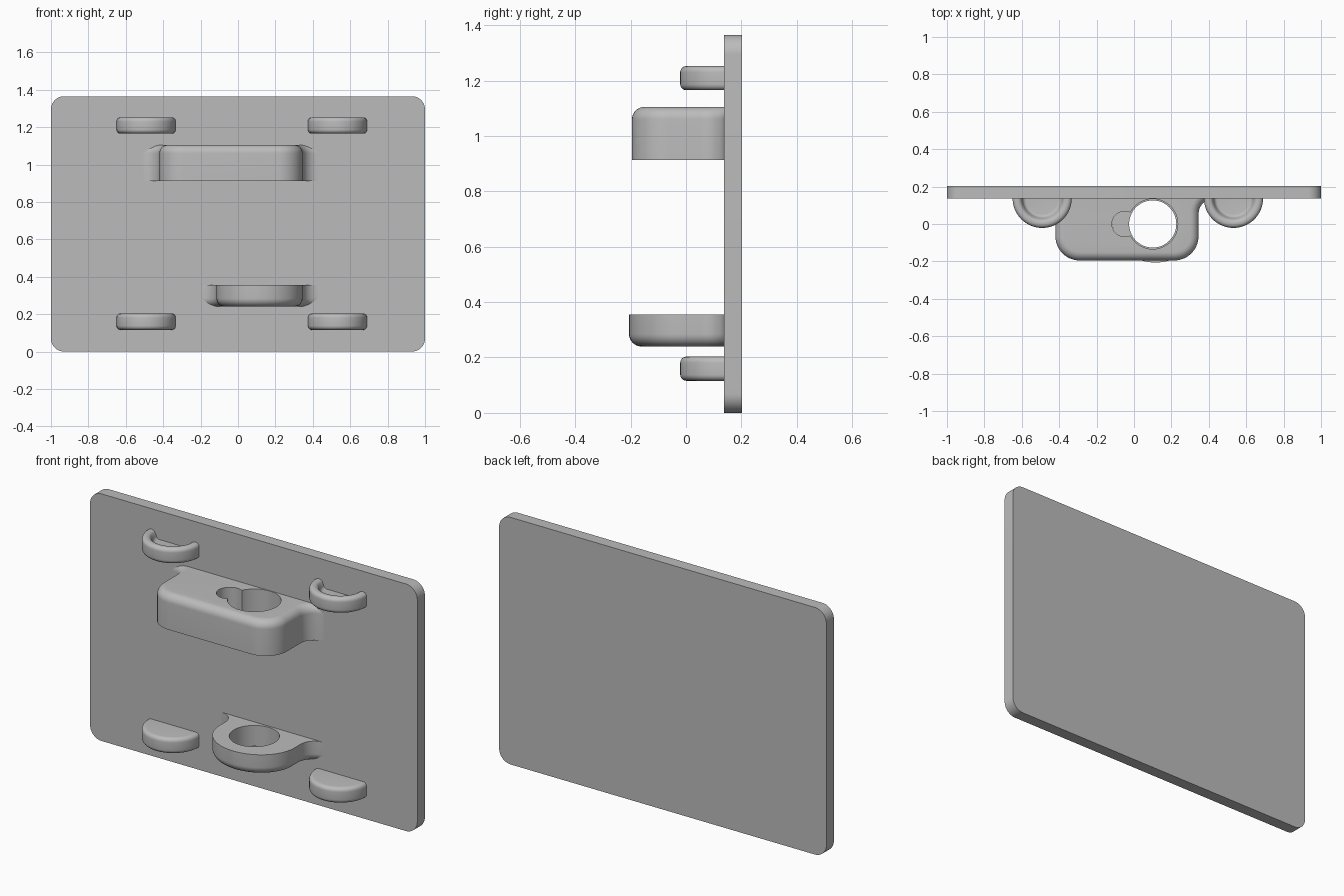
import bpy, bmesh
from math import sin, cos, pi, asin
from mathutils import Vector, Matrix

if "Cube" in bpy.data.objects:
    bpy.data.objects.remove(bpy.data.objects["Cube"])

grey = bpy.data.materials.new("plain_grey")
grey.use_nodes = True
grey.diffuse_color = (0.5, 0.5, 0.5, 1)
grey.node_tree.nodes["Principled BSDF"].inputs["Base Color"].default_value = (0.5, 0.5, 0.5, 1)

FRONT, BACK = 0.137, 0.203   # faces of the plate
HEIGHT = 1.365


def arc(cx, cy, rx, ry, a0, a1, n=12):
    """Points along an elliptical arc, ends included."""
    return [(cx + rx * cos(a0 + (a1 - a0) * i / n),
             cy + ry * sin(a0 + (a1 - a0) * i / n)) for i in range(n + 1)]


def finish(name, bm):
    bmesh.ops.remove_doubles(bm, verts=bm.verts, dist=1e-5)
    bmesh.ops.recalc_face_normals(bm, faces=bm.faces)
    mesh = bpy.data.meshes.new(name)
    bm.to_mesh(mesh)
    bm.free()
    mesh.materials.append(grey)
    ob = bpy.data.objects.new(name, mesh)
    bpy.context.collection.objects.link(ob)
    return ob


def smooth(ob):
    bpy.ops.object.select_all(action='DESELECT')
    ob.select_set(True)
    bpy.context.view_layer.objects.active = ob
    bpy.ops.object.shade_smooth_by_angle(angle=pi / 6)


def loft(name, loops):
    """Skin a stack of equal closed loops and cap both ends."""
    bm = bmesh.new()
    rings = [[bm.verts.new(p) for p in loop] for loop in loops]
    for a, b in zip(rings, rings[1:]):
        for i in range(len(a)):
            j = (i + 1) % len(a)
            bm.faces.new((a[i], a[j], b[j], b[i]))
    bm.faces.new(rings[0])
    bm.faces.new(rings[-1])
    return finish(name, bm)


# Backing plate with rounded corners
r = 0.07
corners = [(1 - r, HEIGHT - r), (r - 1, HEIGHT - r), (r - 1, r), (1 - r, r)]
rim = [p for k, (x, z) in enumerate(corners)
       for p in arc(x, z, r, r, k * pi / 2, (k + 1) * pi / 2)]
smooth(loft("backing_plate", [[(x, y, z) for x, z in rim] for y in (FRONT, BACK)]))


# Brackets: rounded block that flares into the plate, one edge filleted
def outline(x0, x1, y0, rx, ry, flare, d):
    """Plan outline moved inward by d."""
    end = asin(flare / (flare + d))
    fy, fr = FRONT - flare, flare + d
    return (arc(x0 - flare, fy, fr, fr, end, 0)
            + arc(x0 + rx, y0 + ry, rx - d, ry - d, pi, 1.5 * pi)
            + arc(x1 - rx, y0 + ry, rx - d, ry - d, 1.5 * pi, 2 * pi)
            + arc(x1 + flare, fy, fr, fr, pi, pi - end))


def bracket(name, plan, square_z, round_z, fillet, holes):
    up = 1 if round_z > square_z else -1
    levels = [(square_z, 0)]
    for i in range(9):
        t = i / 8 * pi / 2
        levels.append((round_z - up * fillet * (1 - sin(t)), fillet * (1 - cos(t))))
    ob = loft(name, [[(x, y, z) for x, y in outline(*plan, d)] for z, d in levels])
    bpy.context.view_layer.objects.active = ob
    for x, y, radius in holes:
        bm = bmesh.new()
        bmesh.ops.create_cone(bm, cap_ends=True, segments=64, radius1=radius,
                              radius2=radius, depth=1,
                              matrix=Matrix.Translation((x, y, (square_z + round_z) / 2)))
        cutter = finish("hole_cutter", bm)
        cutter.hide_render = True
        mod = ob.modifiers.new("hole", 'BOOLEAN')
        mod.operation = 'DIFFERENCE'
        mod.solver = 'EXACT'
        mod.object = cutter
        bpy.ops.object.modifier_apply(modifier=mod.name)
        bpy.data.objects.remove(cutter)
    smooth(ob)


bracket("upper_bracket", (-0.42, 0.345, -0.195, 0.13, 0.13, 0.085),
        0.913, 1.105, 0.045, [(0.1, 0, 0.134), (-0.05, 0, 0.068)])
bracket("lower_bracket", (-0.115, 0.345, -0.206, 0.229, 0.206, 0.083),
        0.355, 0.24, 0.045, [(0.1, 0, 0.126)])


# Half-round cord hooks with a dished outer side
def hook(name, x, flat_z, up):
    R, h, c = 0.158, 0.087, 0.022
    profile = ([(0, 0)] + arc(R - c, c, c, c, -pi / 2, 0, 6)
               + arc(R - c, h - c, c, c, 0, pi / 2, 6)
               + arc(R - c - 0.004, h - c, c, c, pi / 2, pi * 0.9, 6)
               + arc(0.085, h - 0.025, 0.02, 0.02, 0, -pi / 2, 5)
               + [(0, h - 0.045)])
    bm = bmesh.new()
    verts = [bm.verts.new((x + a, FRONT, flat_z + up * z)) for a, z in profile]
    edges = [bm.edges.new(pair) for pair in zip(verts, verts[1:])]
    bmesh.ops.spin(bm, geom=verts + edges, cent=Vector((x, FRONT, 0)),
                   axis=(0, 0, 1), angle=-pi, steps=32)
    bmesh.ops.remove_doubles(bm, verts=bm.verts, dist=1e-5)
    # close the side against the plate
    bmesh.ops.holes_fill(bm, edges=[e for e in bm.edges if e.is_boundary])
    smooth(finish(name, bm))


for side, x in (("right", -0.491), ("left", 0.532)):
    hook("upper_hook_" + side, x, 1.165, 1)
    hook("lower_hook_" + side, x, HEIGHT - 1.162, -1)
